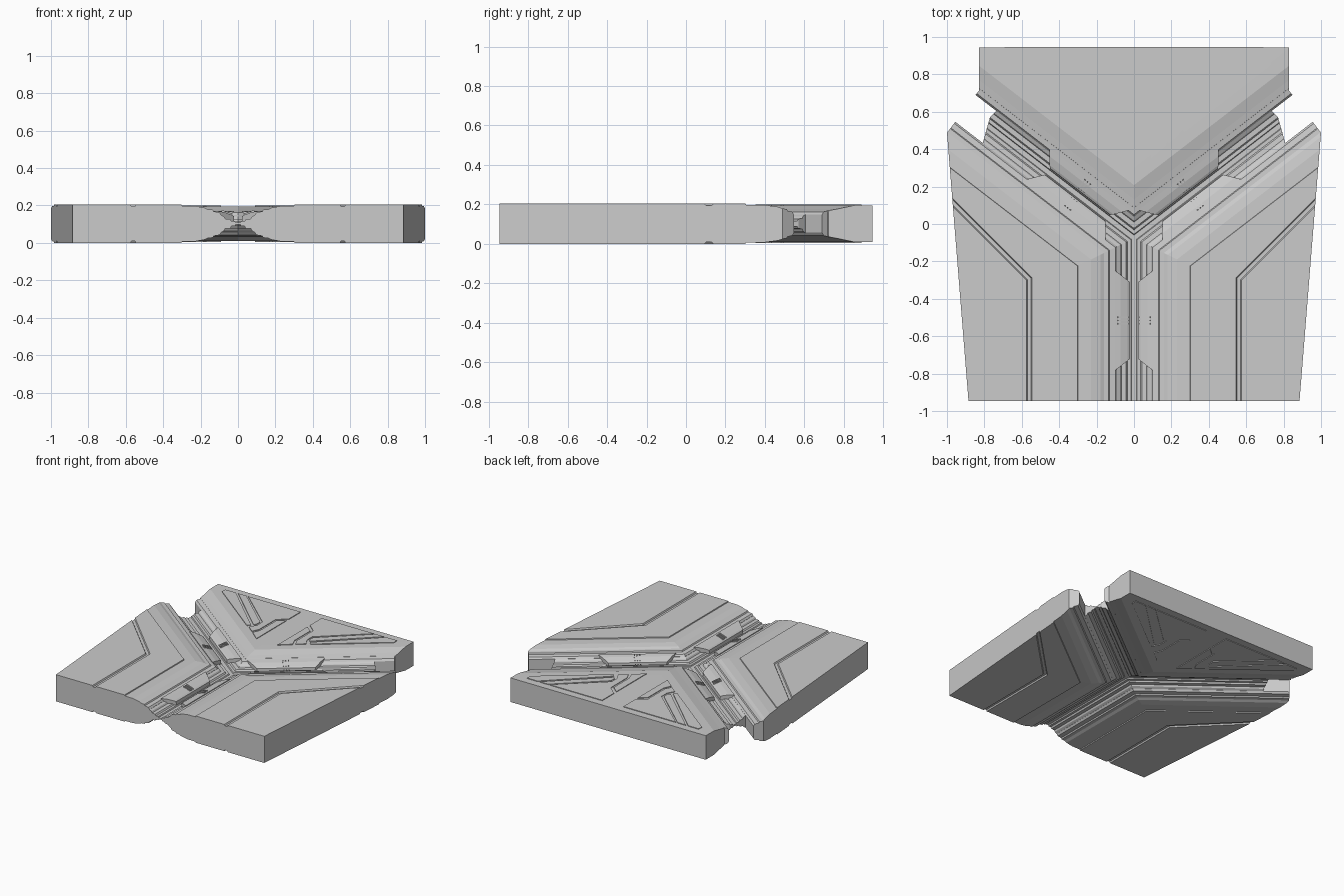
import bpy, bmesh, math
from mathutils import Vector, Matrix

if "Cube" in bpy.data.objects:
    bpy.data.objects.remove(bpy.data.objects["Cube"])

H = 0.205                       # slab thickness
A = math.atan(0.77)             # angle of the diagonal arms
C, S = math.cos(A), math.sin(A)
HUB = -0.076                    # y of the seam junction
Y0 = -0.945


def finish(bm, name, mirror_x=False, mirror_z=False):
    bmesh.ops.recalc_face_normals(bm, faces=bm.faces[:])
    me = bpy.data.meshes.new(name)
    bm.to_mesh(me)
    bm.free()
    ob = bpy.data.objects.new(name, me)
    bpy.context.collection.objects.link(ob)
    if mirror_z:
        pivot = bpy.data.objects.get("mid_plane")
        if pivot is None:
            pivot = bpy.data.objects.new("mid_plane", None)
            pivot.location = (0, 0, H / 2)
            pivot.hide_render = True
            bpy.context.collection.objects.link(pivot)
        m = ob.modifiers.new("underside", 'MIRROR')
        m.use_axis = (False, False, True)
        m.use_mirror_merge = False
        m.mirror_object = pivot
    if mirror_x:
        m = ob.modifiers.new("other_side", 'MIRROR')
        m.use_mirror_merge = False
    return ob


def side_row(d, z, groove=False):
    # bent line at distance d from the seam, right of it
    cy, k = (-0.075 - 0.39 * d, 1.0) if groove else (HUB - d * (1 - S) / C, 0.77)
    return [(d, Y0, z), (d, cy, z), (d + 0.9, cy + 0.9 * k, z)]


def top_row(d, z, groove=False):
    # V line at distance d above the seam
    y = HUB + d / C
    return [(-1.5, y + 1.155, z), (0, y, z), (1.5, y + 1.155, z)]


def sweep(name, profile, row, cuts, mirror_x=False):
    ring = profile + [(p[0], H - p[1], *p[2:]) for p in reversed(profile)]
    bm = bmesh.new()
    rows = [[bm.verts.new(c) for c in row(*p)] for p in ring]
    n = len(rows)
    for i in range(n):
        a, b = rows[i], rows[(i + 1) % n]
        for j in range(2):
            bm.faces.new((a[j], a[j + 1], b[j + 1], b[j]))
    bm.faces.new([r[0] for r in rows])
    bm.faces.new([r[-1] for r in reversed(rows)])
    for co, no in cuts:
        bmesh.ops.bisect_plane(bm, geom=bm.verts[:] + bm.edges[:] + bm.faces[:],
                               plane_co=(*co, 0), plane_no=Vector((*no, 0)).normalized(),
                               clear_outer=True)
        bmesh.ops.holes_fill(bm, edges=[e for e in bm.edges if e.is_boundary], sides=0)
    return finish(bm, name, mirror_x)


# Side panels: terraced inner edge, flat field, bent groove
side = [(0.09, 0.150), (0.10, 0.163), (0.13, 0.168), (0.135, 0.177), (0.16, 0.179),
        (0.18, 0.188), (0.23, 0.197), (0.30, 0.198), (0.302, H),
        (0.545, H, True), (0.55, 0.195, True), (0.57, 0.195, True), (0.575, H, True), (1.2, H)]
sweep("side_panel", side, side_row,
      [((0.885, Y0), (1.435, -0.115)), ((C * 1.09, S * 1.09), (C, S))], True)

# Top panel with sloped V edge
top = [(0.125, 0.160), (0.13, 0.170), (0.165, 0.178), (0.225, 0.194), (0.30, 0.195), (1.3, 0.195)]
sweep("top_panel", top, top_row,
      [((0, 0.945), (0, 1)), ((0.83, 0), (1, 0)), ((-0.83, 0), (-1, 0))])
rail = [(0.09, 0.148), (0.10, 0.163), (0.125, 0.168), (0.14, 0.172)]
sweep("top_panel_rail", rail, top_row,
      [((C * 1.092, S * 1.092), (C, S)), ((-C * 1.092, S * 1.092), (-C, S))])

# Recessed seam floor, stepped on both faces
floor = [(0, 0.108), (0.013, 0.108), (0.017, 0.116), (0.035, 0.116), (0.042, 0.127),
         (0.068, 0.129), (0.074, 0.140), (0.092, 0.150), (0.14, 0.155)]
sweep("seam_floor_side", floor, side_row, [((0.79, 0.50), (0.96, 0.27))], True)
sweep("seam_floor_top", floor, top_row,
      [((0.79, 0.50), (0.96, 0.27)), ((-0.79, 0.50), (-0.96, 0.27)),
       ((0.765, 0.575), (0.7, 0.7)), ((-0.765, 0.575), (-0.7, 0.7))])


# Raised plates on the top panel, separated by slots
def plate(name, pts):
    bm = bmesh.new()
    lo = [bm.verts.new((x, y, 0.190)) for x, y in pts]
    hi = [bm.verts.new((x, y, 0.200)) for x, y in pts]
    bm.faces.new(lo)
    bm.faces.new(hi)
    for i in range(len(pts)):
        k = (i + 1) % len(pts)
        bm.faces.new((lo[i], lo[k], hi[k], hi[i]))
    finish(bm, name, True, True)


plate("plate_outer", [(.64, .888), (.73, .888), (.73, .85), (.27, .493), (.25, .515)])
plate("plate_strip", [(.55, .888), (.62, .888), (.24, .53), (.225, .545), (.225, .59)])
plate("plate_middle", [(.09, .888), (.535, .888), (.212, .60), (.212, .535), (.242, .48),
                       (.185, .433), (.16, .485), (.16, .685), (.09, .745)])
plate("plate_inner", [(.09, .715), (.145, .67), (.145, .48), (.17, .42), (.09, .353)])


# Clips: paired wedge brackets with three small ribs, one pair per arm
def clip(name, angle, dist):
    M = Matrix.Translation((0, HUB, 0)) @ Matrix.Rotation(angle, 4, 'Z') @ Matrix.Translation((dist, 0, 0))
    sec = [(.02, .112, .20), (.022, .142, .205), (.034, .150, .215), (.072, .164, .245), (.105, .170, .27),
           (.105, .112, .27)]
    bm = bmesh.new()
    for side_sign in (1, -1):
        ends = [[bm.verts.new((e * l, side_sign * d, z)) for d, z, l in sec] for e in (-1, 1)]
        for i in range(len(sec)):
            k = (i + 1) % len(sec)
            bm.faces.new((ends[0][i], ends[0][k], ends[1][k], ends[1][i]))
        for e in ends:
            bm.faces.new(e)
        for off in (-0.018, 0, 0.018):
            r = bmesh.ops.create_cube(bm, size=1)["verts"]
            tilt = Matrix.Rotation(side_sign * 0.33, 4, 'X')
            bmesh.ops.transform(bm, verts=r, matrix=Matrix.Translation((off, side_sign * .06, .160))
                                @ tilt @ Matrix.Diagonal((.007, .06, .012, 1)))
    bmesh.ops.transform(bm, verts=bm.verts[:], matrix=M)
    finish(bm, name)


clip("clip_front", -math.pi / 2, 0.44)
clip("clip_right", A, 0.38)
clip("clip_left", math.pi - A, 0.38)
